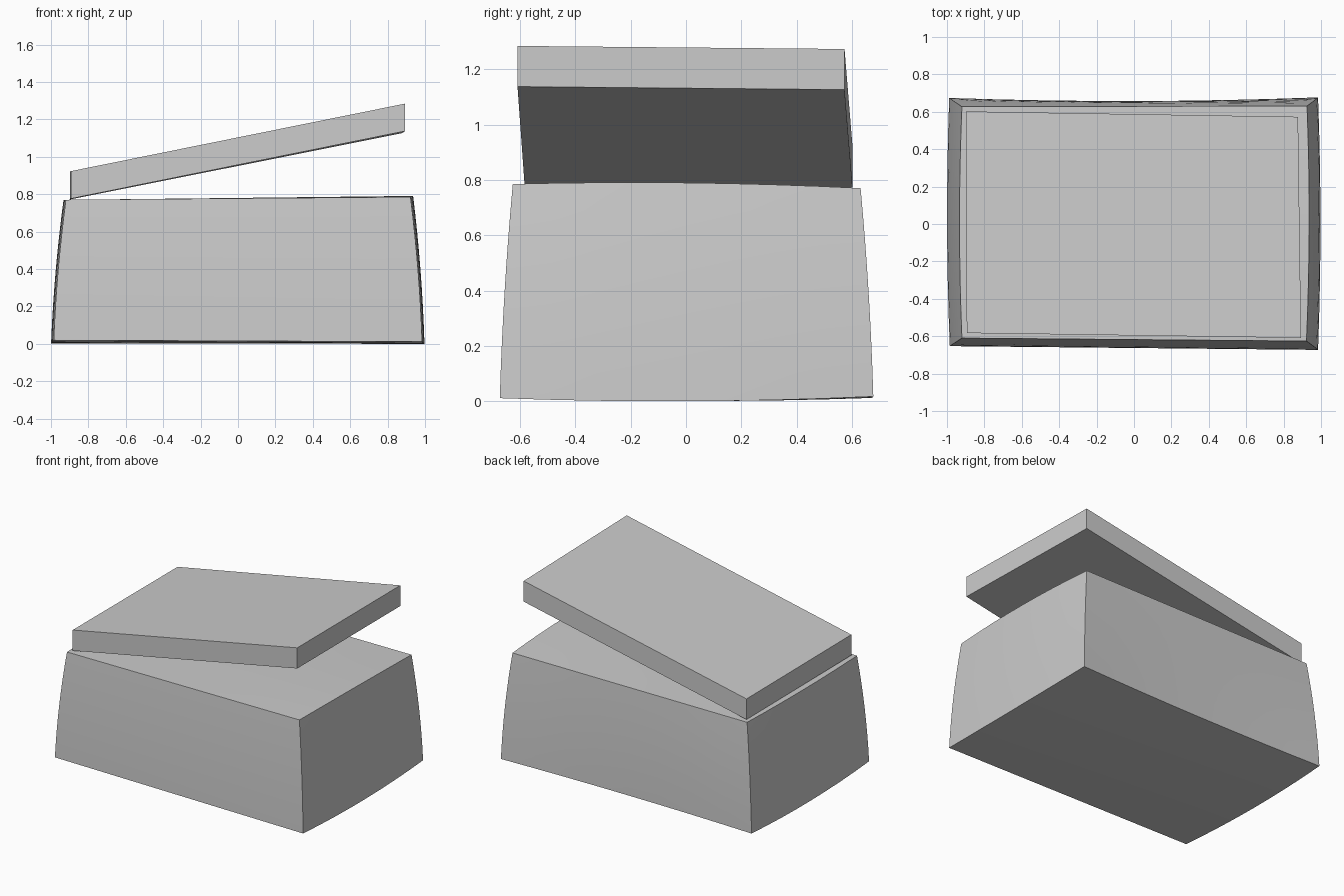
import bpy, bmesh
from mathutils import Vector

if "Cube" in bpy.data.objects:
    bpy.data.objects.remove(bpy.data.objects["Cube"])

grey = bpy.data.materials.new("light grey")
grey.diffuse_color = (0.6, 0.6, 0.6, 1)
grey.use_nodes = True
grey.node_tree.nodes["Principled BSDF"].inputs["Base Color"].default_value = grey.diffuse_color


def warped_box(name, bottom, top, cuts=0, bulge=None):
    """Box blended between 4 bottom and 4 top corners: FL, FR, BR, BL."""
    bottom, top = [[Vector(c) for c in ring] for ring in (bottom, top)]
    bm = bmesh.new()
    bmesh.ops.create_cube(bm, size=2)
    if cuts:
        bmesh.ops.subdivide_edges(bm, edges=bm.edges[:], cuts=cuts, use_grid_fill=True)
    for v in bm.verts:
        u, w, t = v.co
        a, b, h = (u + 1) / 2, (w + 1) / 2, (t + 1) / 2
        levels = [r[0].lerp(r[1], a).lerp(r[3].lerp(r[2], a), b) for r in (bottom, top)]
        p = levels[0].lerp(levels[1], h)
        v.co = p + bulge(u, w, t) if bulge else p
    bmesh.ops.recalc_face_normals(bm, faces=bm.faces[:])
    mesh = bpy.data.meshes.new(name)
    bm.to_mesh(mesh)
    bm.free()
    mesh.materials.append(grey)
    obj = bpy.data.objects.new(name, mesh)
    bpy.context.collection.objects.link(obj)
    return obj


# gentle swelling of the ends, underside and top; the back is slightly hollow
def body_bulge(u, w, t):
    cu, cw, ct = 1 - u * u, 1 - w * w, 1 - t * t
    dx = u * (0.013 * cw + 0.009 * ct)
    dy = w * 0.006 * ct - (0.018 * cu * (1 - t) / 2 if w > 0 else 0) * w
    dz = cw * (0.012 * (t + 1) / 2 * (u + 1) / 2 - 0.014 * (1 - t) / 2)
    return Vector((dx, dy, dz))


# tapered box body
body = warped_box(
    "box_body",
    [(-0.985, -0.653, 0.019), (0.984, -0.673, 0.011), (0.984, 0.677, 0.017), (-0.988, 0.674, 0.012)],
    [(-0.92, -0.61, 0.77), (0.922, -0.626, 0.785), (0.925, 0.631, 0.77), (-0.92, 0.627, 0.768)],
    cuts=7, bulge=body_bulge)
for p in body.data.polygons:
    p.use_smooth = True
bpy.context.view_layer.objects.active = body
body.select_set(True)
bpy.ops.object.shade_smooth_by_angle(angle=0.5)

# lid, raised at the right and slightly twisted
rim = [(-0.894, -0.583, 0.776), (0.893, -0.609, 1.137), (0.877, 0.573, 1.126), (-0.898, 0.602, 0.772)]
warped_box("tilted_lid", rim, [(x, y, z + 0.147) for x, y, z in rim])
